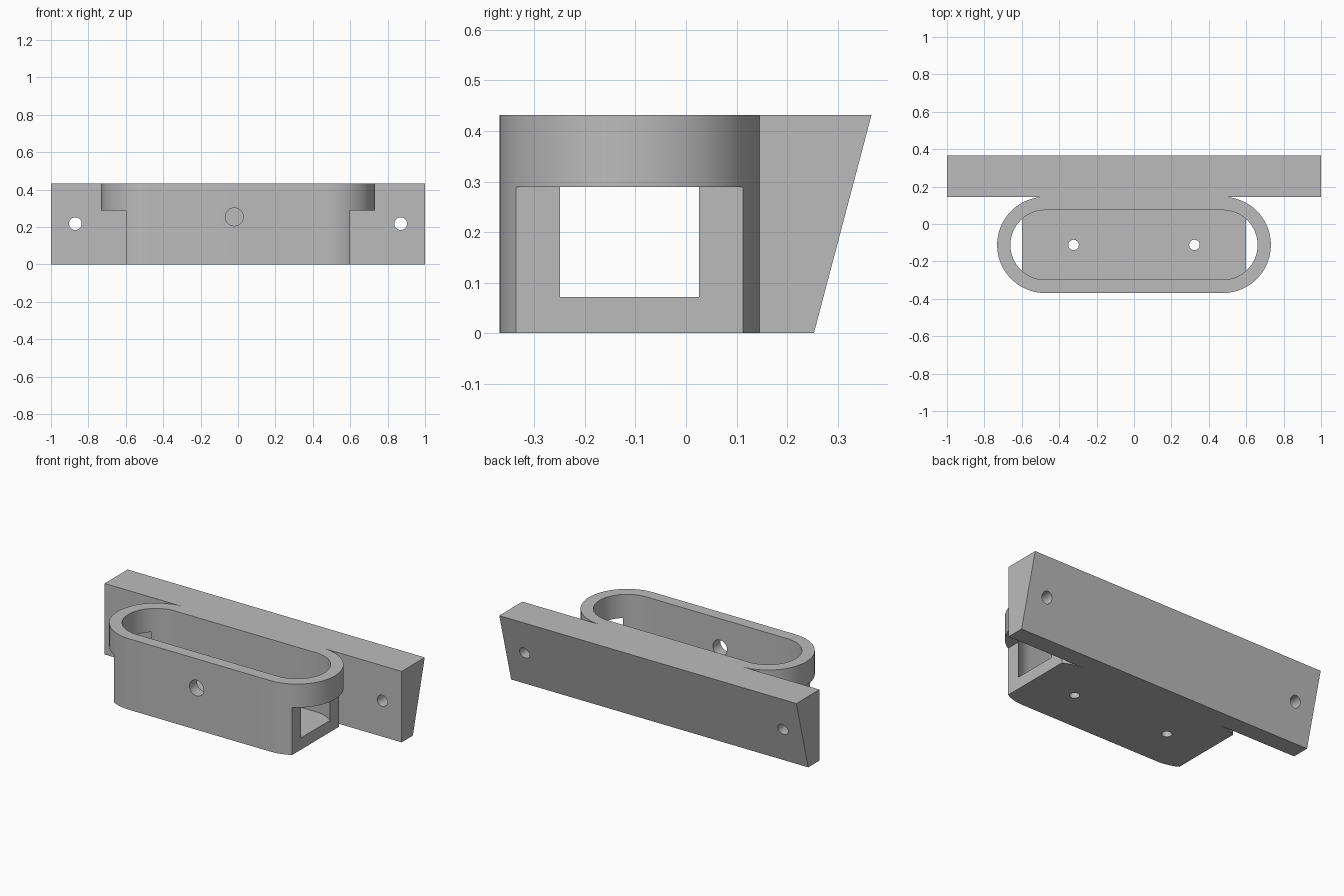
import bpy, bmesh, math
from mathutils import Matrix, Vector

if "Cube" in bpy.data.objects:
    bpy.data.objects.remove(bpy.data.objects["Cube"], do_unlink=True)

HEIGHT = 0.432
FLOOR = 0.072
END_X = 0.475        # centre of each rounded end
MID_Y = -0.112       # centre line of the pocket
OUTER_R, INNER_R = 0.257, 0.186
PLATE_Y = MID_Y + OUTER_R

grey = bpy.data.materials.new("plain grey")
grey.use_nodes = True
grey.diffuse_color = (0.5, 0.5, 0.5, 1)
grey.node_tree.nodes["Principled BSDF"].inputs["Base Color"].default_value = (0.5, 0.5, 0.5, 1)


def prism(name, outline, direction):
    """Extrude a closed outline along a direction."""
    bm = bmesh.new()
    face = bm.faces.new([bm.verts.new(p) for p in outline])
    extruded = bmesh.ops.extrude_face_region(bm, geom=[face])["geom"]
    verts = [g for g in extruded if isinstance(g, bmesh.types.BMVert)]
    bmesh.ops.translate(bm, verts=verts, vec=direction)
    bmesh.ops.recalc_face_normals(bm, faces=bm.faces)
    mesh = bpy.data.meshes.new(name)
    bm.to_mesh(mesh)
    bm.free()
    mesh.materials.append(grey)
    obj = bpy.data.objects.new(name, mesh)
    bpy.context.collection.objects.link(obj)
    return obj


def slot(name, radius, z0, z1, steps=32):
    """Block with two half-round ends."""
    outline = []
    for side, start in ((1, -math.pi / 2), (-1, math.pi / 2)):
        for i in range(steps + 1):
            a = start + math.pi * i / steps
            outline.append((side * END_X + radius * math.cos(a),
                            MID_Y + radius * math.sin(a), z0))
    return prism(name, outline, (0, 0, z1 - z0))


def box(name, low, high):
    (x0, y0, z0), (x1, y1, z1) = low, high
    outline = [(x0, y0, z0), (x1, y0, z0), (x1, y1, z0), (x0, y1, z0)]
    return prism(name, outline, (0, 0, z1 - z0))


def drill(name, centre, radius, direction, steps=32):
    """Round cutter starting at a point and running along a direction."""
    turn = Vector(direction).to_track_quat('Z', 'Y').to_matrix()
    ring = [Vector((math.cos(a), math.sin(a), 0)) * radius
            for a in (math.tau * i / steps for i in range(steps))]
    return prism(name, [Vector(centre) + turn @ p for p in ring], direction)


def combine(target, tool, operation='DIFFERENCE'):
    tool.hide_render = True
    mod = target.modifiers.new("combine", 'BOOLEAN')
    mod.operation, mod.object, mod.solver = operation, tool, 'EXACT'
    bpy.context.view_layer.objects.active = target
    bpy.ops.object.modifier_apply(modifier=mod.name)
    bpy.data.objects.remove(tool, do_unlink=True)


# Hollow pocket with a floor
bracket = slot("pocket_bracket", OUTER_R, 0, HEIGHT)
combine(bracket, slot("cavity_cutter", INNER_R, FLOOR, 0.6))

# Both ends cut away beneath the upper rim, and two floor holes
for side in (-1, 1):
    x0, x1 = sorted((side * 0.6, side * 0.9))
    combine(bracket, box("end_cutter", (x0, -0.6, -0.1), (x1, 0.3, 0.289)))
    combine(bracket, drill("floor_hole_cutter", (side * 0.323, MID_Y, -0.1), 0.028, (0, 0, 0.3)))

# Hole through the front wall only
combine(bracket, drill("front_hole_cutter", (-0.02, -0.5, 0.254), 0.048, (0, 0.35, 0)))

# Back plate with a sloping rear face and two screw holes
plate = prism("back_plate", [(-1, PLATE_Y, 0), (-1, 0.253, 0),
                             (-1, 0.367, HEIGHT), (-1, PLATE_Y, HEIGHT)], (2, 0, 0))
for side in (-1, 1):
    combine(plate, drill("screw_hole_cutter", (side * 0.87, 0, 0.218), 0.034, (0, 0.6, 0)))

# Join into one solid
combine(bracket, plate, 'UNION')
bpy.ops.object.select_all(action='DESELECT')
bracket.select_set(True)
bpy.context.view_layer.objects.active = bracket
bpy.ops.object.shade_smooth_by_angle(angle=math.radians(30))
